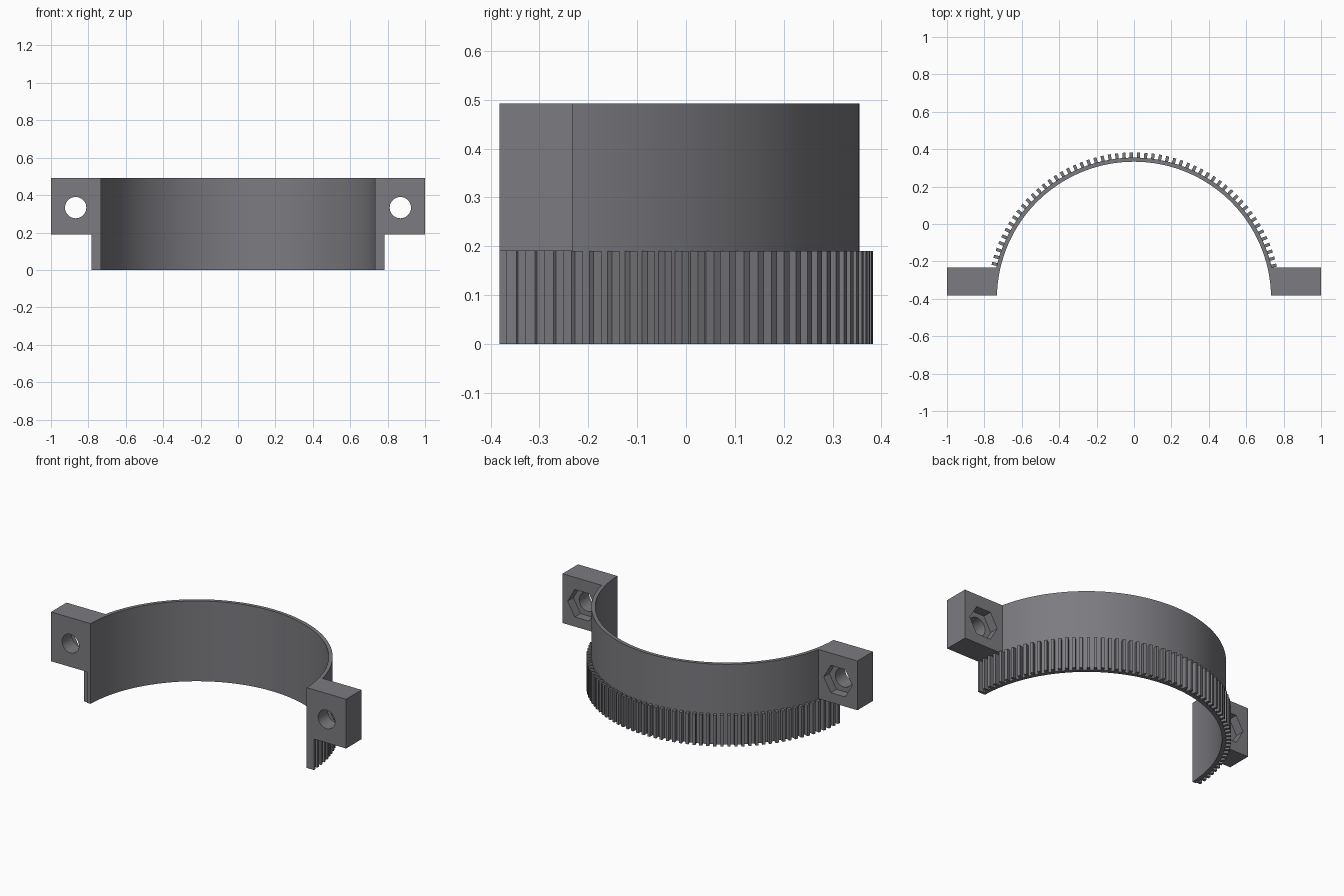
import bpy, bmesh, math

if "Cube" in bpy.data.objects:
    bpy.data.objects.remove(bpy.data.objects["Cube"])

CY = -0.40                              # centre of the arc in y
R_IN, R_OUT, R_TIP = 0.733, 0.755, 0.783
FRONT, TAB_BACK = -0.382, -0.232        # y range of the bolt tabs
Z_STEP, Z_TOP = 0.19, 0.492
BOLT_X, BOLT_Z = 0.868, 0.333

grey = bpy.data.materials.new("dark_grey")
grey.diffuse_color = (0.20, 0.20, 0.218, 1)
grey.use_nodes = True
grey.node_tree.nodes["Principled BSDF"].inputs["Base Color"].default_value = grey.diffuse_color


def polar(r, a):
    return (r * math.cos(a), max(CY + r * math.sin(a), FRONT))


def arc(r, y_end, n):
    """Arc from the right side to the left side, ending at height y_end."""
    a = math.asin((y_end - CY) / r)
    return [polar(r, a + (math.pi - 2 * a) * i / n) for i in range(n + 1)]


def prism(name, pts, lo, hi, along_y=False):
    """Extrude a flat outline along z, or along y."""
    bm = bmesh.new()
    place = (lambda p: (p[0], lo, p[1])) if along_y else (lambda p: (p[0], p[1], lo))
    face = bm.faces.new([bm.verts.new(place(p)) for p in pts])
    ext = bmesh.ops.extrude_face_region(bm, geom=[face])
    move = (0, hi - lo, 0) if along_y else (0, 0, hi - lo)
    bmesh.ops.translate(bm, vec=move,
                        verts=[v for v in ext["geom"] if isinstance(v, bmesh.types.BMVert)])
    bmesh.ops.recalc_face_normals(bm, faces=bm.faces)
    mesh = bpy.data.meshes.new(name)
    bm.to_mesh(mesh)
    bm.free()
    mesh.materials.append(grey)
    ob = bpy.data.objects.new(name, mesh)
    bpy.context.collection.objects.link(ob)
    return ob


def activate(ob):
    bpy.ops.object.select_all(action='DESELECT')
    ob.select_set(True)
    bpy.context.view_layer.objects.active = ob


def circle(x, z, r, n):
    return [(x + r * math.cos(2 * math.pi * i / n), z + r * math.sin(2 * math.pi * i / n))
            for i in range(n)]


# Upper band with a bolt tab at each end
outline = [(1, FRONT), (1, TAB_BACK)] + arc(R_OUT, TAB_BACK, 96)
outline += [(-1, TAB_BACK), (-1, FRONT)] + arc(R_IN, FRONT, 96)[::-1]
band = prism("clamp_band", outline, Z_STEP, Z_TOP)

# Bolt holes with hexagonal nut pockets on the back
for side in (-1, 1):
    x = side * BOLT_X
    for cutter in (prism("bolt_cutter", circle(x, BOLT_Z, 0.057, 40), -0.5, -0.1, True),
                   prism("nut_cutter", circle(x, BOLT_Z, 0.097, 6), TAB_BACK - 0.055, -0.1, True)):
        cutter.hide_render = True
        mod = band.modifiers.new("cut", 'BOOLEAN')
        mod.operation, mod.solver, mod.object = 'DIFFERENCE', 'EXACT', cutter
        activate(band)
        bpy.ops.object.modifier_apply(modifier=mod.name)
        bpy.data.objects.remove(cutter)

# Lower band with gear teeth on the outside
PITCH, HALF = 2 * math.pi / 125, 0.0084
outline = []
for k in range(62):
    a = 0.0315 + PITCH * k
    outline += [polar(R_OUT, a - HALF / R_OUT), polar(R_TIP, a - HALF / R_TIP),
                polar(R_TIP, a + HALF / R_TIP), polar(R_OUT, a + HALF / R_OUT)]
outline.append(arc(R_OUT, FRONT, 1)[1])
outline += arc(R_IN, FRONT, 96)[::-1]
gear = prism("gear_band", outline, 0, Z_STEP)

for ob in (band, gear):
    activate(ob)
    bpy.ops.object.shade_smooth_by_angle(angle=math.radians(30))
